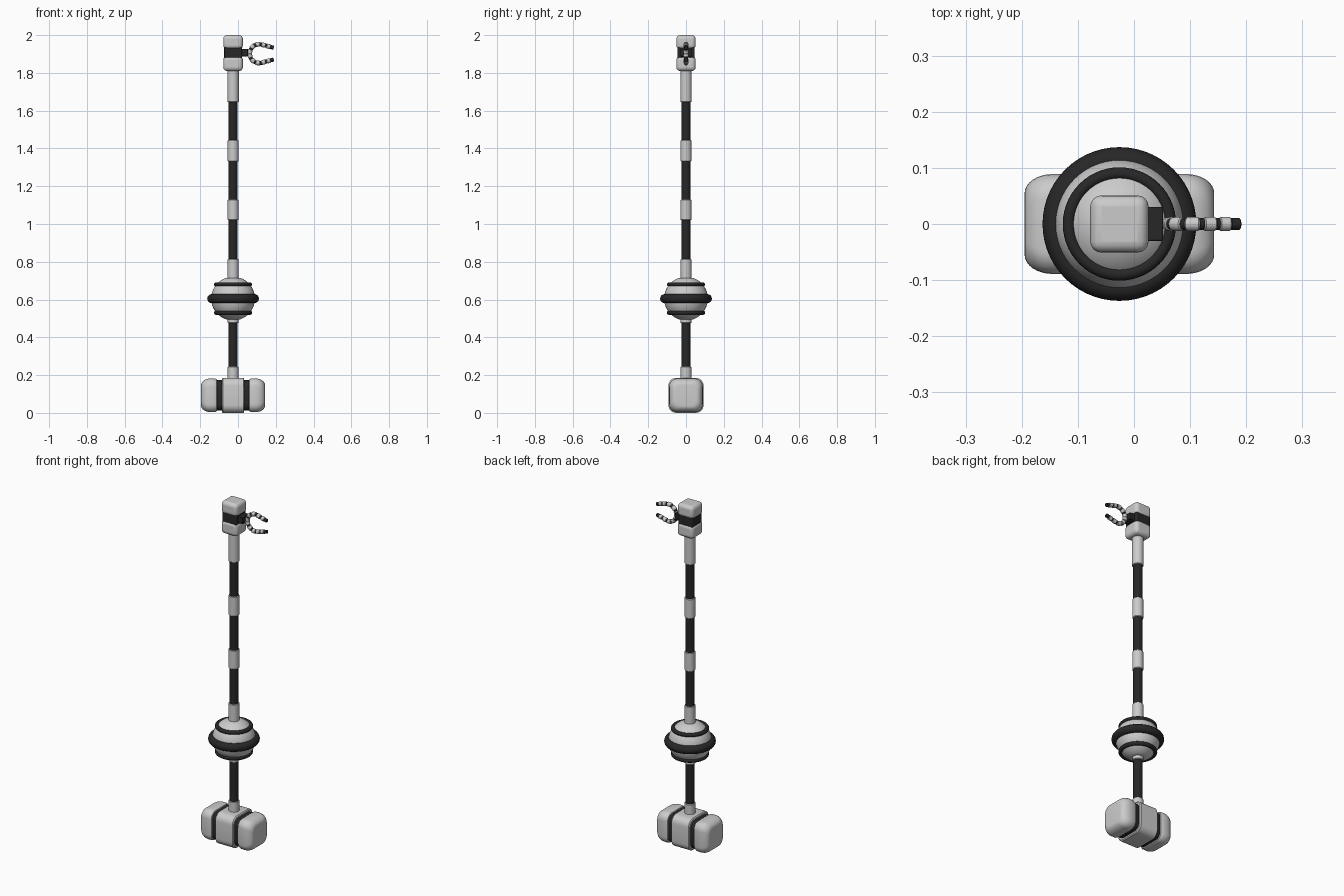
import bpy, bmesh, math
from mathutils import Vector

if "Cube" in bpy.data.objects:
    bpy.data.objects.remove(bpy.data.objects["Cube"])

CX = -0.026  # shaft axis
black = bpy.data.materials.new("black_rubber")
black.diffuse_color = (0.02, 0.02, 0.02, 1)
black.use_nodes = True
black.node_tree.nodes["Principled BSDF"].inputs["Base Color"].default_value = black.diffuse_color


def finish(ob, name, dark=False, angle=35):
    ob.name = name
    if dark:
        ob.data.materials.append(black)
    bpy.ops.object.select_all(action='DESELECT')
    ob.select_set(True)
    bpy.context.view_layer.objects.active = ob
    bpy.ops.object.shade_smooth_by_angle(angle=math.radians(angle))
    return ob


def skin(name, rings, dark=False):
    """Join rings of points into a capped solid."""
    bm = bmesh.new()
    rows = [[bm.verts.new(p) for p in r] for r in rings]
    n = len(rows[0])
    for a, b in zip(rows, rows[1:]):
        for i in range(n):
            j = (i + 1) % n
            bm.faces.new((a[i], a[j], b[j], b[i]))
    bm.faces.new(rows[0][::-1])
    bm.faces.new(rows[-1])
    bmesh.ops.recalc_face_normals(bm, faces=bm.faces)
    me = bpy.data.meshes.new(name)
    bm.to_mesh(me)
    bm.free()
    ob = bpy.data.objects.new(name, me)
    bpy.context.collection.objects.link(ob)
    return finish(ob, name, dark)


def lathe(name, profile, dark=False, n=40):
    return skin(name, [[(CX + r * math.cos(2 * math.pi * i / n),
                         r * math.sin(2 * math.pi * i / n), z) for i in range(n)]
                       for r, z in profile], dark)


def tube(name, r, z0, z1, dark=False):
    b = 0.003
    lathe(name, [(r - b, z0), (r, z0 + b), (r, z1 - b), (r - b, z1)], dark, 28)


def rounded_square(x, h, r, zc=0.093):
    pts = []
    for k, (sy, sz) in enumerate([(1, 1), (-1, 1), (-1, -1), (1, -1)]):
        for i in range(7):
            a = math.pi / 2 * (k + i / 6)
            pts.append((x, sy * (h - r) + r * math.cos(a), zc + sz * (h - r) + r * math.sin(a)))
    return pts


def box(name, lo, hi, bevel, dark=False):
    lo, hi = Vector(lo), Vector(hi)
    bpy.ops.mesh.primitive_cube_add(size=1, location=(lo + hi) / 2)
    ob = bpy.context.object
    ob.scale = hi - lo
    bpy.ops.object.transform_apply(location=False, rotation=False, scale=True)
    m = ob.modifiers.new("bevel", 'BEVEL')
    m.width, m.segments = bevel, 4
    return finish(ob, name, dark)


def ring(name, z, major, minor):
    bpy.ops.mesh.primitive_torus_add(location=(CX, 0, z), major_radius=major, minor_radius=minor,
                                     major_segments=56, minor_segments=16)
    finish(bpy.context.object, name, True)


# Hammer-shaped base: centre block, dark bands, rounded end caps
skin("base_block", [rounded_square(CX + x, h, r) for x, h, r in
                    [(-0.059, 0.088, 0.04), (-0.054, 0.093, 0.042),
                     (0.054, 0.093, 0.042), (0.059, 0.088, 0.04)]])
for s, side in ((-1, "left"), (1, "right")):
    skin("base_band_" + side, [rounded_square(CX + s * x, 0.08, 0.036) for x in (0.055, 0.09)], True)
    prof = [(0.083, 0.077, 0.036), (0.087, 0.085, 0.04), (0.096, 0.089, 0.042)]
    for i in range(9):
        a = math.pi / 2 * i / 8
        prof.append((0.119 + 0.05 * math.sin(a), 0.055 + 0.034 * math.cos(a), 0.034 + 0.008 * math.cos(a)))
    skin("base_cap_" + side, [rounded_square(CX + s * x, h, r) for x, h, r in prof])

# Shaft: grey sleeves and dark grips
for i, (r, z0, z1) in enumerate([(0.029, 0.175, 0.245), (0.029, 0.475, 0.52), (0.029, 0.70, 0.815),
                                 (0.0285, 1.02, 1.13), (0.0285, 1.33, 1.445), (0.03, 1.645, 1.83)]):
    tube(f"sleeve_{i + 1}", r, z0, z1)
for i, (z0, z1) in enumerate([(0.24, 0.48), (0.81, 1.025), (1.125, 1.335), (1.44, 1.65)]):
    tube(f"grip_{i + 1}", 0.0245, z0, z1, True)

# Ball with three rubber rings
lathe("ball", [(0.116 * math.cos(a), 0.605 + 0.116 * math.sin(a))
               for a in [math.radians(-72 + 6 * i) for i in range(25)]], n=56)
ring("ball_ring_middle", 0.605, 0.113, 0.024)
ring("ball_ring_top", 0.68, 0.09, 0.011)
ring("ball_ring_bottom", 0.53, 0.09, 0.011)

# Head: two rounded blocks around a dark band with a claw mount
box("head_lower", (CX - 0.052, -0.051, 1.81), (CX + 0.052, 0.051, 1.889), 0.02)
box("head_upper", (CX - 0.052, -0.051, 1.926), (CX + 0.052, 0.051, 2.0), 0.02)
box("head_band", (CX - 0.047, -0.046, 1.875), (CX + 0.047, 0.046, 1.94), 0.008, True)
box("claw_mount", (CX, -0.03, 1.888), (0.052, 0.03, 1.927), 0.003, True)

# Claw: two mirrored fingers, each an arc then a straight tip
R, TURN = 0.05, math.radians(105)


def claw_point(s, sign):
    a = math.pi - min(s / R, TURN)
    p = Vector((0.112 + R * math.cos(a), 0, R * math.sin(a)))
    t = Vector((math.sin(a), 0, -math.cos(a)))
    p += t * max(0, s - R * TURN)
    flip = Vector((1, 1, sign))
    return p * flip + Vector((0, 0, 1.902)), t * flip


bands = [0, 0.022, 0.030, 0.052, 0.060, 0.083, 0.091, 0.113, 0.120, 0.140, 0.158]
for sign, side in ((1, "upper"), (-1, "lower")):
    for k, (s0, s1) in enumerate(zip(bands, bands[1:])):
        dark = k % 2 == 1
        r = 0.0105 if dark else 0.0125
        rings = []
        for i, f in enumerate((0, 0.08, 0.3, 0.5, 0.7, 0.92, 1)):
            p, t = claw_point(s0 + (s1 - s0) * f, sign)
            side_v = t.cross(Vector((0, 1, 0)))
            rr = r * (0.85 if i in (0, 6) else 1)
            rings.append([p + rr * (math.cos(a) * side_v + math.sin(a) * Vector((0, 1, 0)))
                          for a in [math.pi * j / 8 for j in range(16)]])
        skin(f"claw_{side}_{k + 1}", rings, dark)
